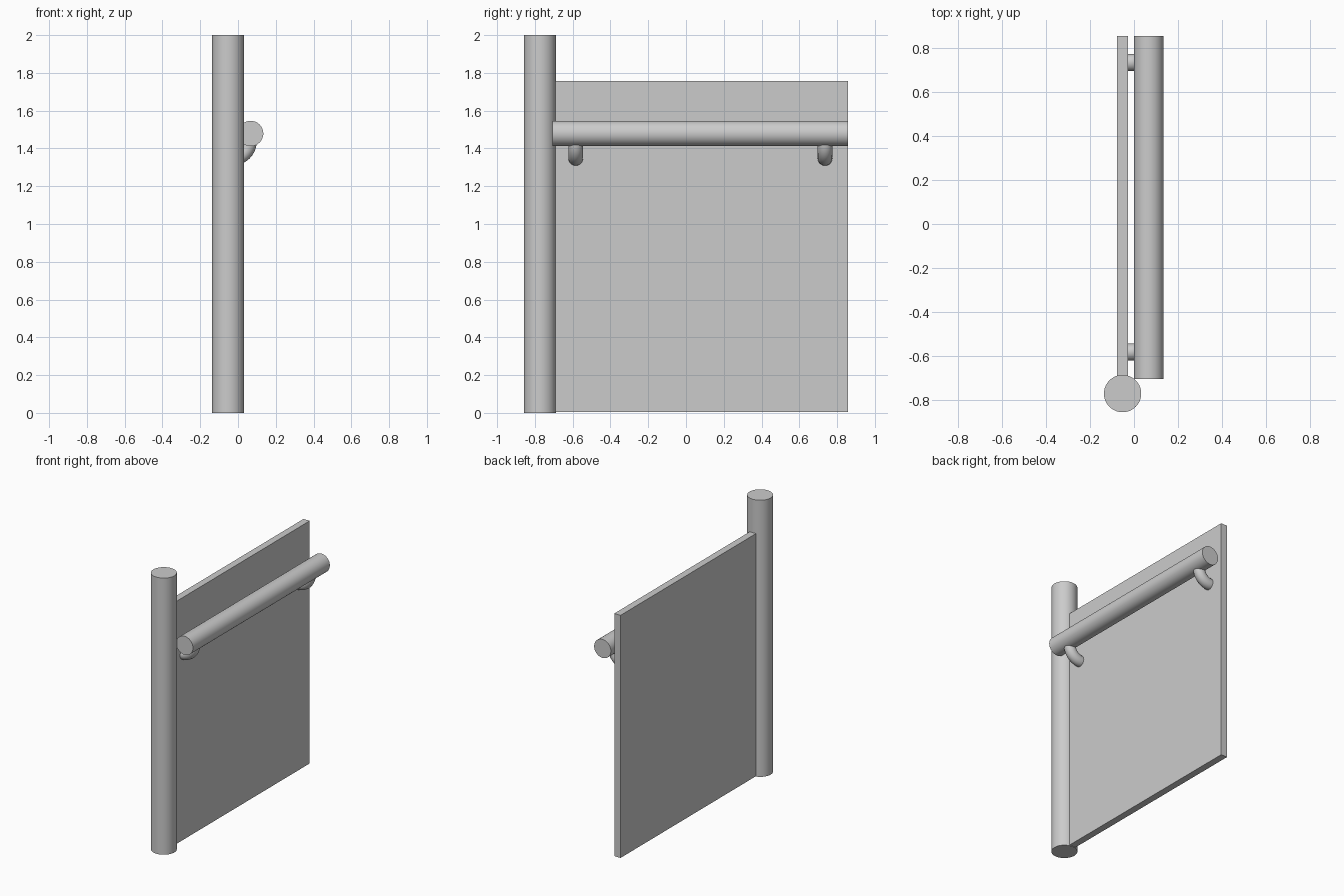
import bpy
from math import sin, cos, pi, radians

if "Cube" in bpy.data.objects:
    bpy.data.objects.remove(bpy.data.objects["Cube"])


def cylinder(name, radius, length, location, rotation=(0, 0, 0)):
    bpy.ops.mesh.primitive_cylinder_add(vertices=64, radius=radius, depth=length,
                                        location=location, rotation=rotation)
    bpy.context.object.name = name
    bpy.ops.object.shade_smooth_by_angle(angle=radians(40))


def box(name, lo, hi):
    centre = [(a + b) / 2 for a, b in zip(lo, hi)]
    bpy.ops.mesh.primitive_cube_add(size=1, location=centre)
    obj = bpy.context.object
    obj.name = name
    obj.scale = [b - a for a, b in zip(lo, hi)]
    bpy.ops.object.transform_apply(location=False, rotation=False, scale=True)


def bracket(name, y):
    # Quarter-circle elbow from the panel face up into the rail
    cx, cz, bend = -0.03, 1.438, 0.09
    pts = [(-0.04, cz - bend)]
    pts += [(cx + bend * sin(t), cz - bend * cos(t))
            for t in (i * pi / 32 for i in range(17))]
    pts.append((cx + bend, 1.47))
    curve = bpy.data.curves.new(name, 'CURVE')
    curve.dimensions = '3D'
    curve.bevel_depth = 0.039
    curve.bevel_resolution = 8
    curve.use_fill_caps = True
    spline = curve.splines.new('POLY')
    spline.points.add(len(pts) - 1)
    for p, (x, z) in zip(spline.points, pts):
        p.co = (x, y, z, 1)
    spline.use_smooth = True
    obj = bpy.data.objects.new(name, curve)
    bpy.context.collection.objects.link(obj)
    bpy.ops.object.select_all(action='DESELECT')
    obj.select_set(True)
    bpy.context.view_layer.objects.active = obj
    bpy.ops.object.convert(target='MESH')
    bpy.context.object.name = name
    bpy.ops.object.shade_smooth_by_angle(angle=radians(40))


# Upright post
cylinder("post", 0.085, 2.0, (-0.052, -0.773, 1.0))

# Flat panel, running into the post
box("panel", (-0.077, -0.773, 0.004), (-0.027, 0.858, 1.758))

# Handrail along the panel
cylinder("handrail", 0.067, 1.564, (0.067, 0.076, 1.479), (pi / 2, 0, 0))

# Rail brackets
for label, y in (("near", -0.584), ("far", 0.736)):
    bracket(f"rail_bracket_{label}", y)
